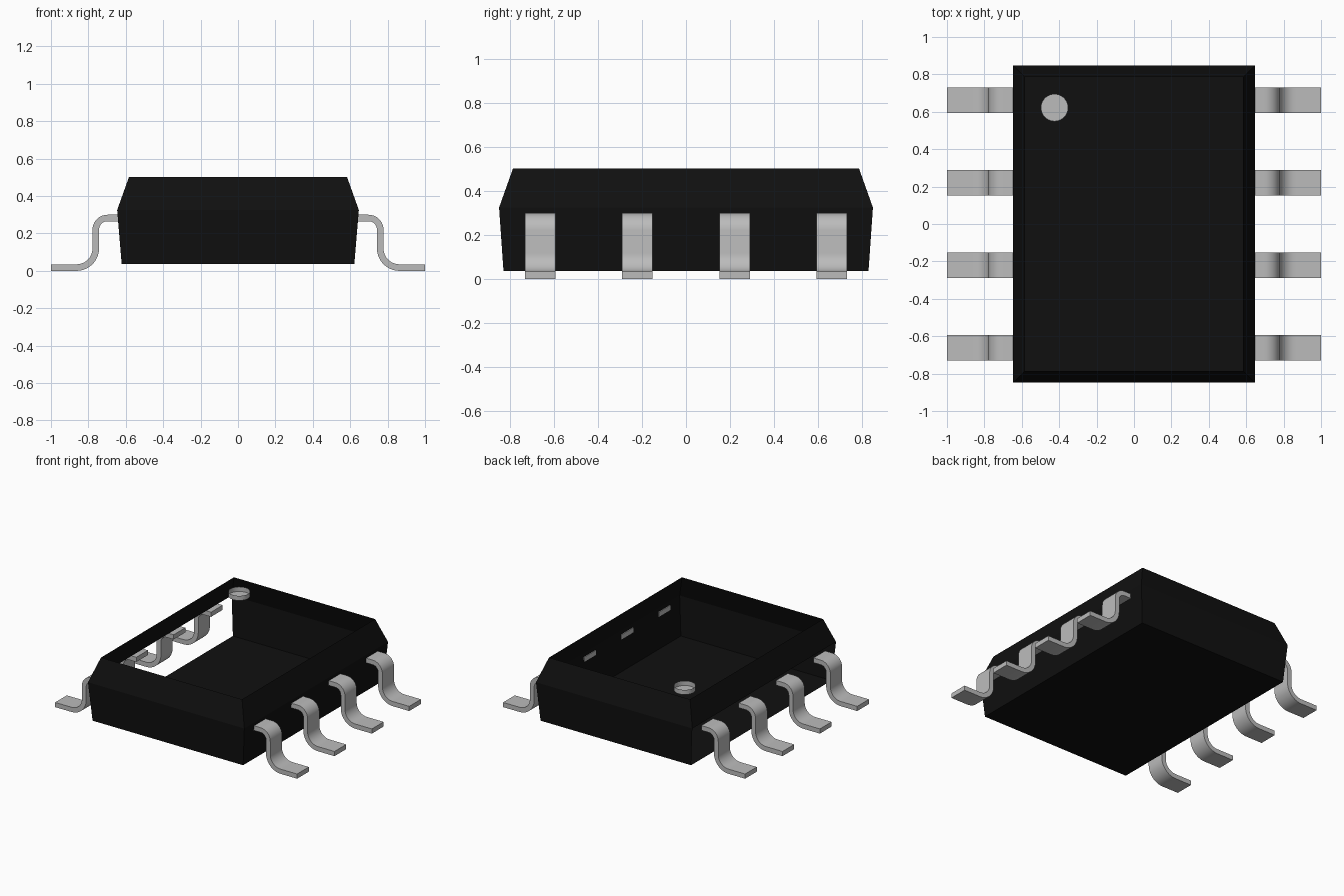
import bpy
import bmesh
from math import cos, sin, pi

cube = bpy.data.objects.get("Cube")
if cube:
    bpy.data.objects.remove(cube, do_unlink=True)


def make_material(name, value):
    mat = bpy.data.materials.new(name)
    mat.use_nodes = True
    color = (value, value, value, 1)
    mat.diffuse_color = color
    mat.node_tree.nodes["Principled BSDF"].inputs["Base Color"].default_value = color
    return mat


black = make_material("black plastic", 0.005)
silver = make_material("silver metal", 0.5)


def finish(name, bm, mat, smooth=False):
    mesh = bpy.data.meshes.new(name)
    bm.to_mesh(mesh)
    bm.free()
    mesh.materials.append(mat)
    obj = bpy.data.objects.new(name, mesh)
    bpy.context.collection.objects.link(obj)
    if smooth:
        bpy.ops.object.select_all(action="DESELECT")
        obj.select_set(True)
        bpy.context.view_layer.objects.active = obj
        bpy.ops.object.shade_smooth_by_angle(angle=pi / 6)
    return obj


# Package shell: stacked rectangles, open at the top and along the lower -x wall
bm = bmesh.new()
rings = []
for hx, hy, z in [(0.622, 0.828, 0.037), (0.646, 0.848, 0.325), (0.583, 0.785, 0.502)]:
    corners = [(-hx, -hy), (hx, -hy), (hx, hy), (-hx, hy)]
    rings.append([bm.verts.new((x, y, z)) for x, y in corners])
bm.faces.new(rings[0][::-1])
for level in range(2):
    low, high = rings[level], rings[level + 1]
    for i in range(4):
        j = (i + 1) % 4
        open_wall = level == 0 and i == 3
        if not open_wall:
            bm.faces.new((low[i], low[j], high[j], high[i]))
finish("package_shell", bm, black)

# Pin one marker: a shallow cup, open at the top
bm = bmesh.new()
bmesh.ops.create_cone(bm, cap_ends=True, segments=40, radius1=0.073, radius2=0.073, depth=0.035)
bmesh.ops.delete(bm, geom=[f for f in bm.faces if f.normal.z > 0.9], context="FACES_ONLY")
marker = finish("pin_one_marker", bm, silver, smooth=True)
marker.location = (-0.425, 0.622, 0.4845)


# Gull-wing leads
THICK, WIDTH = 0.035, 0.138


def lead_edge(offset):
    """One edge of the lead profile, offset from its centre line."""
    pts = [(0.638, 0.2825 + offset)]
    steps = 10
    for k in range(steps + 1):
        a = pi / 2 * (1 - k / steps)
        r = 0.0625 + offset
        pts.append((0.698 + r * cos(a), 0.22 + r * sin(a)))
    for k in range(steps + 1):
        a = pi + pi / 2 * k / steps
        r = 0.1025 - offset
        pts.append((0.863 + r * cos(a), 0.12 + r * sin(a)))
    pts.append((1.0, 0.0175 + offset))
    return pts


def add_lead(name, side, y):
    bm = bmesh.new()
    outer, inner = lead_edge(THICK / 2), lead_edge(-THICK / 2)
    rows = []
    for (ax, az), (bx, bz) in zip(outer, inner):
        rows.append([bm.verts.new((side * px, y + w * WIDTH / 2, pz))
                     for px, pz, w in ((ax, az, -1), (ax, az, 1), (bx, bz, 1), (bx, bz, -1))])
    for a, b in zip(rows, rows[1:]):
        for i in range(4):
            j = (i + 1) % 4
            bm.faces.new((a[i], a[j], b[j], b[i]))
    bm.faces.new(rows[0])
    bm.faces.new(rows[-1])
    bmesh.ops.recalc_face_normals(bm, faces=bm.faces)
    finish(name, bm, silver, smooth=True)


for side, label in ((1, "left"), (-1, "right")):
    for n in range(4):
        add_lead(f"{label}_lead_{n + 1}", side, (n - 1.5) * 0.441)
